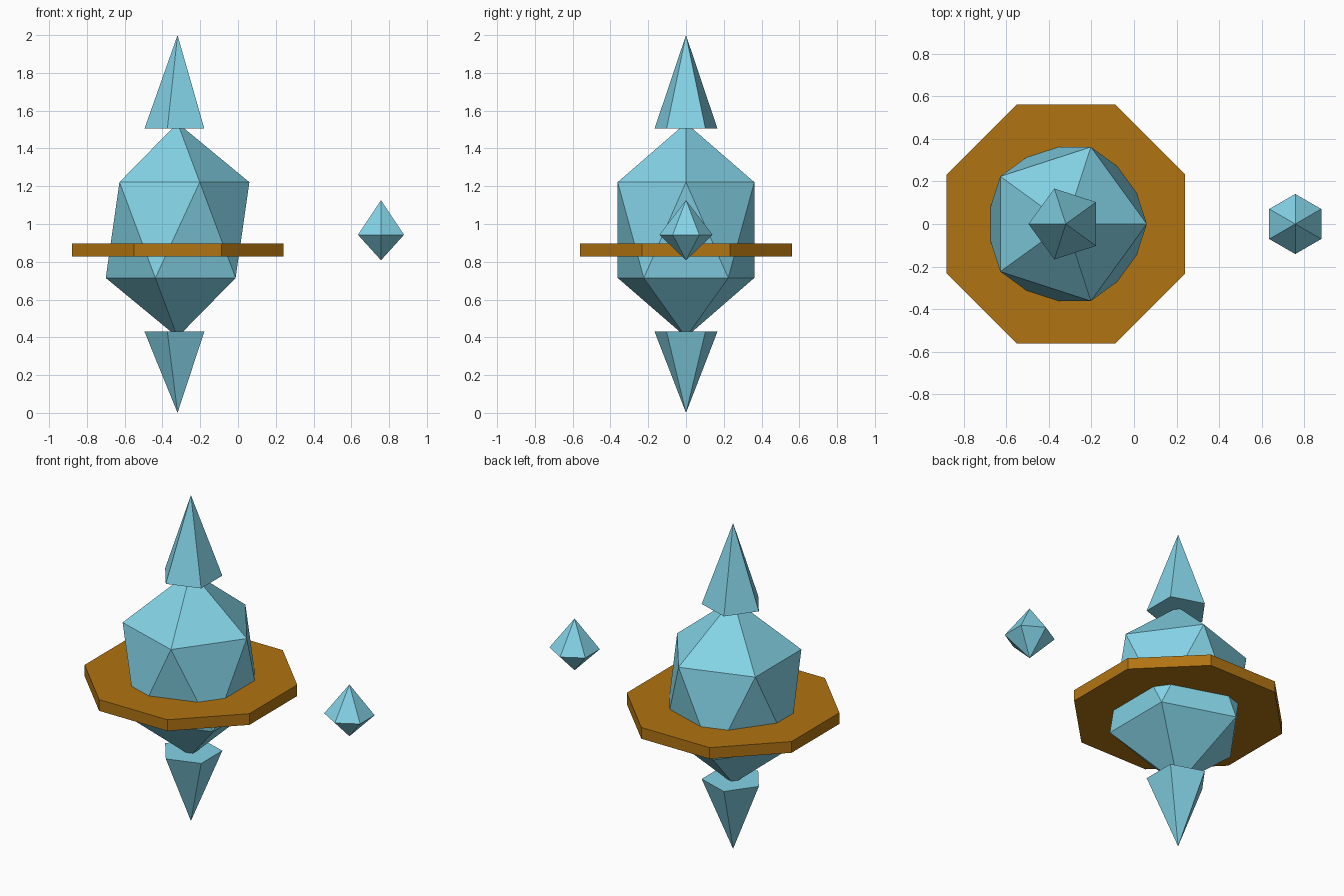
import bpy, bmesh
from math import cos, sin, pi, radians
from mathutils import Matrix

cube = bpy.data.objects.get("Cube")
if cube:
    bpy.data.objects.remove(cube, do_unlink=True)


def material(name, rgb):
    m = bpy.data.materials.new(name)
    m.use_nodes = True
    m.diffuse_color = (*rgb, 1)
    m.node_tree.nodes["Principled BSDF"].inputs["Base Color"].default_value = (*rgb, 1)
    return m


crystal = material("pale blue crystal", (0.24, 0.68, 0.83))
gold = material("dark gold", (0.44, 0.175, 0.006))

AXIS_X = -0.32


def finish(name, bm, mat):
    """Turn a bmesh into a flat-shaded object."""
    bmesh.ops.recalc_face_normals(bm, faces=bm.faces)
    mesh = bpy.data.meshes.new(name)
    bm.to_mesh(mesh)
    bm.free()
    mesh.materials.append(mat)
    obj = bpy.data.objects.new(name, mesh)
    bpy.context.collection.objects.link(obj)
    return obj


def faceted(name, profile, sides, start, x, mat):
    """Spin a (radius, z) profile into a faceted solid; radius 0 makes a tip."""
    bm = bmesh.new()
    rings = []
    for r, z in profile:
        angles = [radians(start) + 2 * pi * i / sides for i in range(sides)]
        if r == 0:
            rings.append([bm.verts.new((x, 0, z))] * sides)
        else:
            rings.append([bm.verts.new((x + r * cos(a), r * sin(a), z)) for a in angles])
    for low, high in zip(rings, rings[1:]):
        for i in range(sides):
            j = (i + 1) % sides
            corners = dict.fromkeys((low[i], low[j], high[j], high[i]))
            bm.faces.new(list(corners))
    # Close open ends
    for (r, _), ring in ((profile[0], rings[0]), (profile[-1], rings[-1])):
        if r > 0:
            bm.faces.new(ring)
    return finish(name, bm, mat)


# Stretched twenty-sided core
bm = bmesh.new()
bmesh.ops.create_icosphere(
    bm, subdivisions=1, radius=1,
    matrix=Matrix.Translation((AXIS_X, 0, 0.968)) @ Matrix.Diagonal((0.425, 0.425, 0.567, 1)))
finish("core_crystal", bm, crystal)

# Five-sided spikes above and below the core
faceted("top_spike", [(0.175, 1.505), (0, 2.0)], 5, 180, AXIS_X, crystal)
faceted("bottom_spike", [(0, 0.0), (0.175, 0.43)], 5, 180, AXIS_X, crystal)

# Octagonal plate around the core
faceted("octagonal_plate", [(0.606, 0.828), (0.606, 0.897)], 8, 22.5, AXIS_X, gold)

# Small floating crystal at the side
faceted("small_crystal", [(0, 0.808), (0.141, 0.943), (0, 1.126)], 6, 90, 0.757, crystal)
